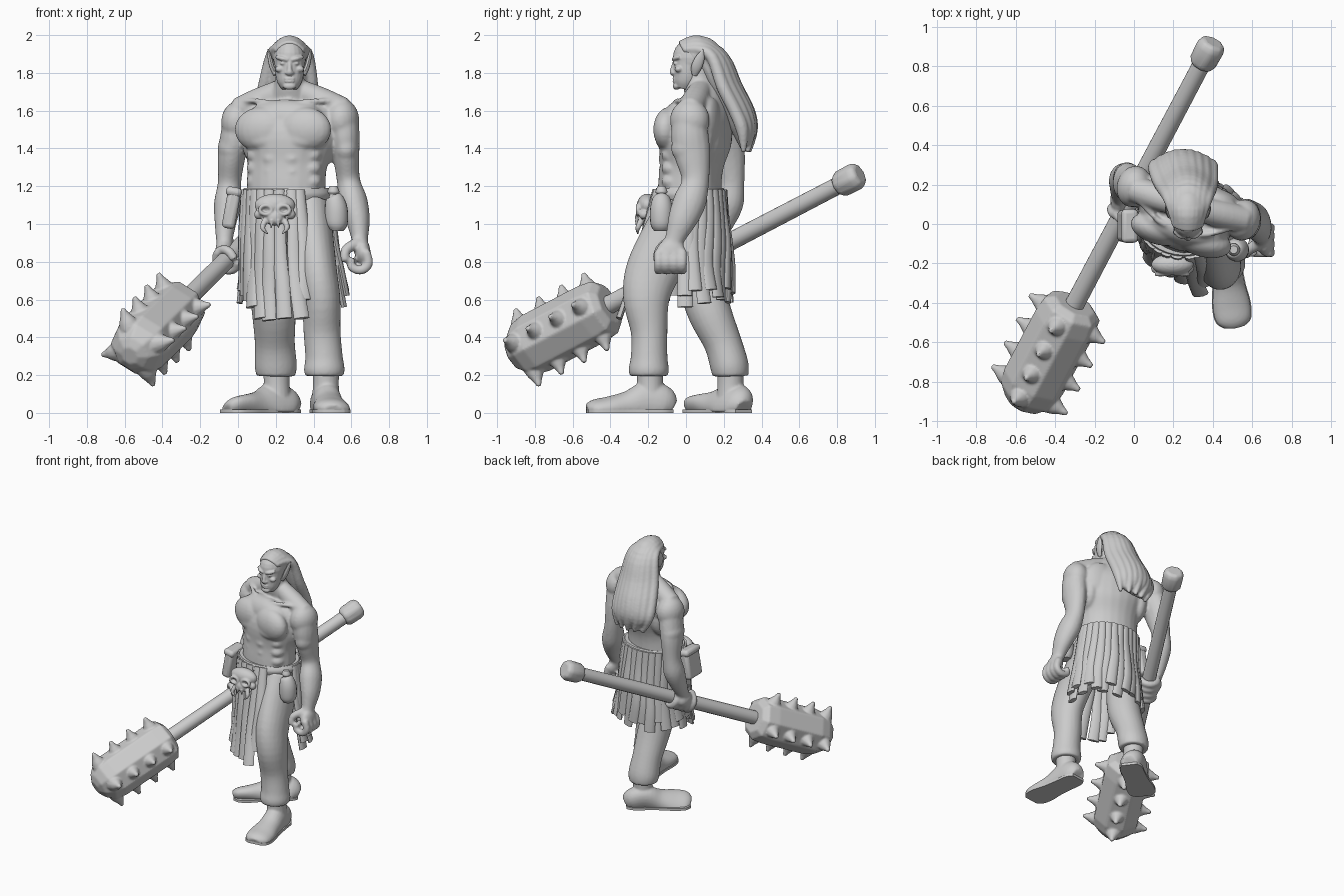
import bpy, bmesh, math
from mathutils import Vector, Matrix, Euler

if "Cube" in bpy.data.objects:
    bpy.data.objects.remove(bpy.data.objects["Cube"], do_unlink=True)

stone = bpy.data.materials.new("plain_grey")
stone.use_nodes = True
stone.diffuse_color = (.6, .6, .6, 1)
stone.node_tree.nodes["Principled BSDF"].inputs["Base Color"].default_value = (.6, .6, .6, 1)


# ---- helpers ----
def spline(rows, steps):
    """Smooth curve through rows of x, y, z, width, depth."""
    rows = [list(r) + [r[-1]] * (5 - len(r)) for r in rows]
    last, out = len(rows) - 1, []
    for i in range(last):
        near = rows[max(i - 1, 0)], rows[i], rows[i + 1], rows[min(i + 2, last)]
        for s in range(steps):
            t = s / steps
            out.append([.5 * (2 * b + (c - a) * t + (2 * a - 5 * b + 4 * c - d) * t * t
                              + (3 * b - a - 3 * c + d) * t ** 3) for a, b, c, d in zip(*near)])
    return out + [rows[last]]


def tube(bm, rows, ref=(1, 0, 0), sides=16, steps=4):
    """Loft of elliptical rings along a path."""
    rows = spline(rows, steps)
    path = [Vector(r[:3]) for r in rows]
    side, rings = Vector(ref), []
    for i, row in enumerate(rows):
        t = (path[min(i + 1, len(path) - 1)] - path[max(i - 1, 0)]).normalized()
        if abs(side.dot(t)) > .95:
            side = Vector((0, 1, 0))
        side = (side - t * side.dot(t)).normalized()
        up = t.cross(side)
        w, d = max(row[3], .002), max(row[4], .002)
        turn = [2 * math.pi * k / sides for k in range(sides)]
        rings.append([bm.verts.new(path[i] + side * w * math.cos(a) + up * d * math.sin(a)) for a in turn])
    for low, high in zip(rings, rings[1:]):
        for k in range(sides):
            j = (k + 1) % sides
            bm.faces.new((low[k], low[j], high[j], high[k]))
    bm.faces.new(rings[0])
    bm.faces.new(rings[-1])


def ball(bm, place, size, turn=0):
    m = Matrix.LocRotScale(Vector(place), Euler((0, 0, turn)), Vector(size))
    bmesh.ops.create_uvsphere(bm, u_segments=20, v_segments=12, radius=1, matrix=m)


def box(bm, place, size, turn):
    m = Matrix.LocRotScale(Vector(place), Euler(turn), Vector(size))
    bmesh.ops.create_cube(bm, size=1, matrix=m)


def finish(bm, name, voxel=0, bevel=0, smoothing=4):
    bmesh.ops.recalc_face_normals(bm, faces=bm.faces)
    mesh = bpy.data.meshes.new(name)
    bm.to_mesh(mesh)
    bm.free()
    mesh.materials.append(stone)
    obj = bpy.data.objects.new(name, mesh)
    bpy.context.collection.objects.link(obj)
    bpy.ops.object.select_all(action='DESELECT')
    obj.select_set(True)
    bpy.context.view_layer.objects.active = obj
    bpy.ops.object.shade_smooth_by_angle(angle=math.radians(40))
    if bevel:
        mod = obj.modifiers.new("rounding", 'BEVEL')
        mod.width, mod.segments = bevel, 3
    if voxel:
        mod = obj.modifiers.new("blend", 'REMESH')
        mod.mode, mod.voxel_size, mod.use_smooth_shade = 'VOXEL', voxel, True
        mod = obj.modifiers.new("soften", 'SMOOTH')
        mod.factor, mod.iterations = .5, smoothing


# ---- club axis ----
def axis(y):
    return Vector((.38 + (y - .88) * .529, y, 1.235 + (y - .865) * .521))


along = (axis(1) - axis(0)).normalized()
across = Vector((1, 0, 0)) - along * along.x
across.normalize()
above = across.cross(along)
if above.z < 0:
    above = -above


def around(y, angle, radius):
    return axis(y) + (across * math.cos(angle) + above * math.sin(angle)) * radius


# ---- body: torso, arms and hands, twisted to the model's right ----
TWIST = -.27
wide = Vector((math.cos(TWIST), math.sin(TWIST), 0))
ahead = Vector((math.sin(TWIST), -math.cos(TWIST), 0))


def torso(a, b, z):
    return Vector((.265, .04, z)) + wide * a + ahead * b


bm = bmesh.new()
tube(bm, [(.255, .02, 1.08, .215, .17), (.255, .02, 1.2, .213, .165), (.26, .03, 1.31, .215, .165),
          (.27, .05, 1.45, .25, .188), (.275, .09, 1.58, .25, .155), (.275, .1, 1.66, .15, .1),
          (.273, .07, 1.73, .085, .085), (.273, .05, 1.83, .07, .075)], ref=wide, sides=24)
ball(bm, torso(0, .06, 1.55), (.22, .09, .11), TWIST)
for s in (-1, 1):
    ball(bm, torso(s * .115, .1, 1.5), (.15, .08, .12), TWIST)
    ball(bm, torso(s * .09, .125, 1.445), (.11, .05, .055), TWIST)
    ball(bm, torso(s * .19, -.04, 1.46), (.07, .12, .15), TWIST)
    ball(bm, torso(s * .12, -.13, 1.54), (.12, .05, .13), TWIST)
    for z in (1.345, 1.275, 1.205):
        ball(bm, torso(s * .05, .14, z), (.054, .036, .04), TWIST)
        ball(bm, torso(s * .15, .078, z + .02), (.055, .055, .045), TWIST)
    neck, collar = torso(s * .04, -.05, 1.71), torso(s * .29, -.06, 1.6)
    tube(bm, [(*neck, .06), (*((neck + collar) / 2), .07), (*collar, .068)], ref=wide)
    tube(bm, [(*torso(s * .03, .075, 1.63), .015), (*torso(s * .13, .06, 1.65), .015),
              (*torso(s * .25, -.01, 1.65), .014)], sides=8)

tube(bm, [(.55, .02, 1.59, .08, .085), (.565, .02, 1.47, .08, .1), (.573, .035, 1.36, .07, .095),
          (.585, .05, 1.23, .062, .073), (.61, .02, 1.12, .076, .088), (.635, -.02, 1.02, .064, .077),
          (.645, -.06, .92, .044, .052), (.65, -.08, .86, .042, .057)])
ball(bm, (.553, .02, 1.55), (.088, .107, .11), TWIST)
ball(bm, (.573, .02, 1.4), (.07, .1, .085))
tube(bm, [(.01, .19, 1.58, .08, .085), (-.015, .2, 1.46, .08, .1), (-.035, .22, 1.35, .073, .095),
          (-.045, .24, 1.22, .062, .07), (-.055, .225, 1.11, .072, .08), (-.067, .185, 1, .057, .065),
          (-.072, .145, .91, .044, .048), (-.07, .12, .86, .042, .052)])
ball(bm, (.0, .19, 1.54), (.088, .107, .11), TWIST)
ball(bm, (-.035, .21, 1.4), (.073, .1, .085))

# left fist
ball(bm, (.66, -.08, .85), (.042, .08, .07))
for i in range(4):
    y = -.145 + .042 * i
    tube(bm, [(.675, y, .86, .025), (.69, y, .79, .026), (.65, y, .755, .025),
              (.6, y, .775, .024), (.605, y, .82, .02)], ref=(0, 1, 0), sides=10)
tube(bm, [(.63, -.1, .9, .03), (.57, -.14, .86, .028), (.565, -.16, .8, .02)], sides=10)

# right hand wrapped round the club
ball(bm, around(.11, math.pi * .95, .055), (.044, .07, .056))
for i in range(4):
    arc = [(*around(.05 + .037 * i, math.pi * (.75 + .26 * k), .061), .026) for k in range(6)]
    tube(bm, arc, ref=along, sides=10, steps=3)
tube(bm, [(*around(.06 - .01 * k, math.pi * (.8 - .22 * k), .06), .026) for k in range(4)], ref=along, sides=10)
finish(bm, "body", voxel=.009, smoothing=8)

# ---- head ----
bm = bmesh.new()
HX = .273
ball(bm, (HX, .035, 1.88), (.086, .105, .105))
tube(bm, [(HX, .02, 1.89, .08, .087), (HX, .01, 1.8, .076, .077), (HX, -.005, 1.75, .064, .063),
          (HX, -.015, 1.715, .042, .046)], sides=20)
tube(bm, [(HX, -.058, 1.865, .01), (HX, -.07, 1.82, .013), (HX, -.074, 1.8, .017, .012), (HX, -.055, 1.793, .014)])
ball(bm, (HX, -.05, 1.73), (.034, .02, .02))
for s in (-1, 1):
    tube(bm, [(HX + s * .01, -.064, 1.868, .01), (HX + s * .04, -.062, 1.876, .012),
              (HX + s * .07, -.035, 1.884, .01)], ref=(0, 0, 1), sides=8)
    ball(bm, (HX + s * .034, -.055, 1.85), (.017, .012, .009))
    ball(bm, (HX + s * .052, -.038, 1.82), (.026, .022, .018))
    ball(bm, (HX + s * .014, -.067, 1.8), (.011, .011, .009))
for z in (1.77, 1.755):
    ball(bm, (HX, -.061, z), (.028, .01, .007))
finish(bm, "head", voxel=.005, smoothing=4)

bm = bmesh.new()
for s in (-1, 1):
    tube(bm, [(HX + s * .075, .045, 1.79, .012, .015), (HX + s * .093, .055, 1.83, .013, .028),
              (HX + s * .105, .075, 1.88, .011, .024), (HX + s * .114, .09, 1.925, .003)], sides=12)
finish(bm, "pointed_ears")

# ---- long combed-back hair ----
bm = bmesh.new()
ball(bm, (HX, .072, 1.895), (.092, .115, .1))
tube(bm, [(HX, .12, 1.9, .085, .085), (.268, .19, 1.75, .115, .075), (.258, .265, 1.6, .145, .07),
          (.255, .295, 1.5, .145, .055), (.265, .31, 1.4, .1, .02)], sides=20)
for i in range(-4, 5):
    a = i / 4
    q = a * a
    tube(bm, [(HX + .062 * a, -.035 + .02 * q, 1.953 - .03 * q, .016), (HX + .078 * a, .07, 1.974 - .05 * q, .026),
              (HX + .1 * a, .2 - .06 * q, 1.88, .032), (.265 + .125 * a, .265 - .07 * q, 1.73, .036),
              (.252 + .14 * a, .33 - .07 * q, 1.6, .036), (.25 + .14 * a, .348 - .05 * q, 1.5, .034),
              (.268 + .11 * a, .335 - .03 * q, 1.38 + .04 * (i % 2), .012)], sides=10)
finish(bm, "long_hair", voxel=.008, smoothing=3)

# ---- trousers ----
bm = bmesh.new()
ball(bm, (.26, .03, 1.06), (.2, .16, .14))
tube(bm, [(.38, 0, 1.08, .11, .15), (.4, -.095, .9, .108, .155), (.42, -.18, .74, .105, .143),
          (.44, -.21, .6, .102, .123), (.445, -.195, .43, .098, .097), (.455, -.195, .3, .099, .097),
          (.457, -.197, .23, .108, .107), (.457, -.197, .195, .1, .1)], sides=24)
tube(bm, [(.15, .04, 1.08, .11, .13), (.15, .06, .85, .113, .125), (.175, .09, .65, .115, .12),
          (.19, .13, .52, .115, .115), (.195, .195, .37, .106, .1), (.2, .23, .25, .112, .102),
          (.2, .235, .195, .102, .095)], sides=24)
finish(bm, "trousers", voxel=.01)


# ---- boots, flattened on the ground, with thin soles ----
def boot(name, ankle, heading):
    way = Vector((*heading, 0)).normalized()
    side = Vector((-way.y, way.x, 0))
    start = Vector((*ankle, 0))
    shape = [(-.118, .052, .05), (-.07, .076, .1), (.02, .078, .115), (.12, .082, .08),
             (.22, .096, .06), (.3, .088, .048), (.335, .05, .03)]
    rows = [(*(start + way * s + Vector((0, 0, h * .45))), w, h) for s, w, h in shape]
    bm = bmesh.new()
    tube(bm, rows, sides=24)
    tube(bm, [(*ankle, .24, .072), (*ankle, .15, .069), (*ankle, .06, .075)], sides=20)
    for v in bm.verts:
        v.co.z = max(v.co.z, .004)
    finish(bm, name, voxel=.008)
    bm = bmesh.new()
    edge = [(Vector(r[:2]).to_3d(), r[3] + .003) for r in spline(rows, 4)]
    outline = [p + side * w for p, w in edge] + [p - side * w for p, w in reversed(edge)]
    base = bm.faces.new([bm.verts.new(p) for p in outline])
    lifted = bmesh.ops.extrude_face_region(bm, geom=[base])["geom"]
    top = [v for v in lifted if isinstance(v, bmesh.types.BMVert)]
    bmesh.ops.translate(bm, verts=top, vec=(0, 0, .018))
    finish(bm, name + "_sole")


boot("left_boot", (.465, -.19), (.13, -1))
boot("right_boot", (.205, .235), (-.77, -.58))


# ---- ragged skirt of cloth strips ----
def strip(bm, degrees, bottom, push=1, width=.036):
    c, s = math.cos(math.radians(degrees)), math.sin(math.radians(degrees))
    rows = []
    for k in (0, .25, .5, .75, 1):
        sway = .012 * math.sin(degrees + 6 * k) * k
        rows.append((.255 + .03 * k + (.225 + .055 * k + sway) * c - sway * s,
                     .02 - .02 * k + (.183 + (.245 * push - .183) * k + sway) * s + sway * c,
                     1.18 + (bottom - 1.18) * k, width * (.8 + .3 * k), .016))
    tube(bm, rows, ref=(-s, c, 0), sides=10, steps=3)


bm = bmesh.new()
for i in range(19):
    strip(bm, -4 + 12 * i, .62 + .04 * math.sin(2.4 * i), 1 + .03 * (-1) ** i)
for degrees, bottom, push in ((221, .56, 1.1), (233, .5, 1.15), (245, .49, 1.15), (260, .5, 1.15),
                              (278, .5, 1.42), (288, .6, 1.35), (0, .56, 1)):
    strip(bm, degrees, bottom, push, .038)
finish(bm, "skirt_strips")

bm = bmesh.new()
tube(bm, [(.255, .02, 1.13, .23, .187), (.255, .02, 1.16, .238, .193), (.255, .02, 1.19, .224, .178)], sides=32)
finish(bm, "belt")

# ---- skull buckle with tusks ----
bm = bmesh.new()
SX, SY = .195, -.205
ball(bm, (SX, SY, 1.1), (.108, .055, .06))
ball(bm, (SX, SY - .02, 1.035), (.055, .045, .045))
for s in (-1, 1):
    ring = [(SX + s * .048 + .032 * math.cos(a), SY - .05, 1.075 + .024 * math.sin(a), .011)
            for a in [math.pi * k / 4 for k in range(9)]]
    tube(bm, ring, ref=(0, 1, 0), sides=8, steps=2)
    ball(bm, (SX + s * .085, SY - .015, 1.05), (.025, .03, .025))
    tube(bm, [(SX + s * .05, SY - .03, 1.02, .018), (SX + s * .065, SY - .05, .98, .014),
              (SX + s * .035, SY - .05, .945, .004)], sides=8)
    tube(bm, [(SX + s * .018, SY - .055, 1.02, .012), (SX + s * .02, SY - .055, .975, .004)], sides=8)
finish(bm, "skull_buckle", voxel=.006, smoothing=2)

# ---- hip pouches ----
bm = bmesh.new()
tube(bm, [(.52, -.13, .965, .035, .04), (.522, -.13, 1.0, .058, .058), (.52, -.13, 1.08, .06, .06),
          (.51, -.13, 1.14, .045, .045), (.505, -.13, 1.155, .022), (.505, -.13, 1.17, .032),
          (.505, -.13, 1.2, .02)], sides=20)
finish(bm, "left_pouch")
bm = bmesh.new()
box(bm, (-.035, -.01, 1.08), (.07, .16, .21), (0, .18, 0))
box(bm, (-.022, -.01, 1.17), (.085, .17, .05), (0, .18, 0))
finish(bm, "right_pouch", bevel=.022)

# ---- spiked club ----
bm = bmesh.new()
tube(bm, [(*axis(-.5), .05), (*axis(.85), .046)], steps=1)
finish(bm, "club_shaft")
bm = bmesh.new()
tube(bm, [(*axis(y), r) for y, r in ((.8, .058), (.825, .074), (.9, .077), (.922, .06))], sides=8, steps=1)
finish(bm, "club_pommel", bevel=.015)
bm = bmesh.new()
tube(bm, [(*axis(y), r) for y, r in ((-.925, .05), (-.905, .1), (-.86, .148), (-.8, .166), (-.5, .166),
                                    (-.43, .155), (-.405, .11))], sides=8, steps=1)
for row in range(4):
    for i in range(4):
        tube(bm, [(*around(-.84 + .12 * i, math.pi * (row / 2 + .13), r), w) for r, w in
                  ((.12, .058), (.16, .045), (.195, .025), (.23, .012))], ref=along, sides=12, steps=2)
finish(bm, "club_head", voxel=.008, smoothing=3)
